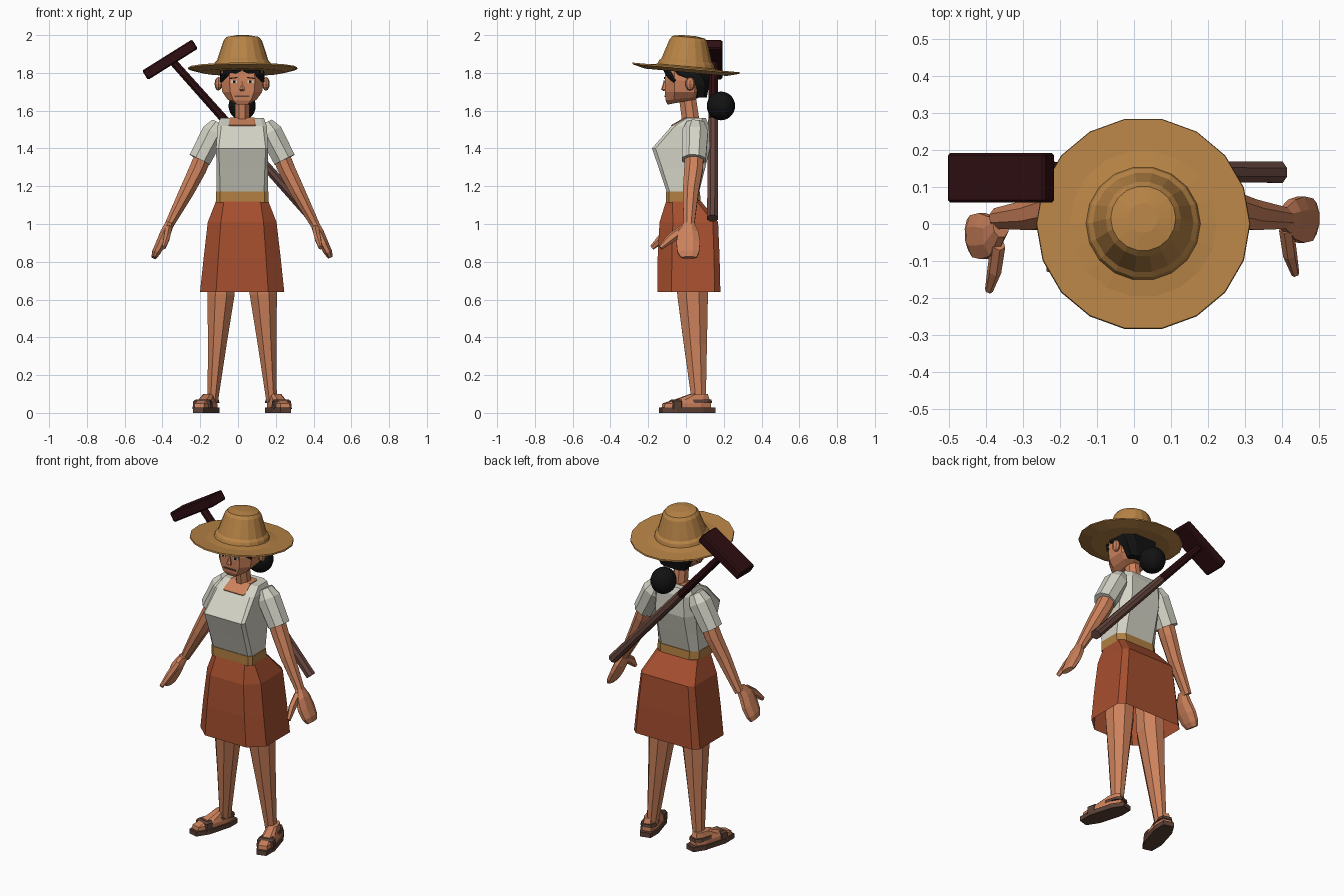
import bpy, bmesh, math
from mathutils import Vector, Matrix

if "Cube" in bpy.data.objects:
    bpy.data.objects.remove(bpy.data.objects["Cube"])

CX = 0.022  # the body's centre line sits slightly right of x = 0


def srgb(r, g, b):
    return [((c / 255 + 0.055) / 1.055) ** 2.4 if c > 10 else c / 255 / 12.92 for c in (r, g, b)] + [1]


def material(name, rgb):
    m = bpy.data.materials.new(name)
    m.diffuse_color = srgb(*rgb)
    m.use_nodes = True
    m.node_tree.nodes["Principled BSDF"].inputs["Base Color"].default_value = m.diffuse_color
    return m


SKIN = material("skin", (205, 130, 92))
SHIRT = material("off_white_cloth", (212, 211, 198))
SKIRT = material("rust_cloth", (166, 79, 47))
STRAW = material("straw", (184, 132, 70))
BELT = material("tan_belt", (178, 128, 66))
HAIR = material("black_hair", (18, 18, 19))
LEATHER = material("brown_leather", (92, 65, 54))
MAROON = material("dark_maroon", (46, 14, 17))
WOOD = material("worn_wood", (102, 70, 62))


def finish(name, bm, mat):
    bmesh.ops.recalc_face_normals(bm, faces=bm.faces)
    me = bpy.data.meshes.new(name)
    bm.to_mesh(me)
    bm.free()
    me.materials.append(mat)
    ob = bpy.data.objects.new(name, me)
    bpy.context.collection.objects.link(ob)
    return ob


def loft(name, mat, rings, caps=(True, True)):
    """Skin a stack of equal-length point rings."""
    bm = bmesh.new()
    rows = [[bm.verts.new(p) for p in r] for r in rings]
    n = len(rows[0])
    for a, b in zip(rows, rows[1:]):
        for i in range(n):
            j = (i + 1) % n
            bm.faces.new((a[i], a[j], b[j], b[i]))
    if caps[0]:
        bm.faces.new(rows[0][::-1])
    if caps[1]:
        bm.faces.new(rows[-1])
    return finish(name, bm, mat)


def ring(z, hw, yf, yb, cf=0.3, cb=0.3, cx=CX, zb=None):
    """Chamfered rectangle: half width, front y, back y, front/back chamfer; zb raises the back."""
    zb = z if zb is None else zb
    d = yb - yf
    half = [(1 - cf, 0), (1, cf * 0.6), (1, 1 - cb * 0.6), (1 - cb, 1)]
    pts = half + [(-x, t) for x, t in reversed(half)]
    return [Vector((cx + x * hw, yf + t * d, z + (zb - z) * t)) for x, t in pts]


def tube(name, mat, path, sides=8):
    """Tapered limb; path entries are x, y, z, radius in the xz plane, radius towards y."""
    axis = (Vector(path[-1][:3]) - Vector(path[0][:3])).normalized()
    u = axis.cross(Vector((0, 1, 0))).normalized()
    v = u.cross(axis)
    rings = []
    for x, y, z, ru, rv in path:
        ang = [2 * math.pi * (i + 0.5) / sides for i in range(sides)]
        rings.append([Vector((x, y, z)) + u * ru * math.cos(a) + v * rv * math.sin(a) for a in ang])
    return loft(name, mat, rings)


def box(name, mat, loc, size, rot_y=0):
    bm = bmesh.new()
    bmesh.ops.create_cube(bm, size=1, matrix=Matrix.LocRotScale(
        Vector(loc), Matrix.Rotation(rot_y, 3, 'Y').to_quaternion(), Vector(size)))
    return finish(name, bm, mat)


def ball(name, mat, loc, radii, u=12, v=8):
    bm = bmesh.new()
    bmesh.ops.create_uvsphere(bm, u_segments=u, v_segments=v, radius=1,
                              matrix=Matrix.LocRotScale(Vector(loc), None, Vector(radii)))
    return finish(name, bm, mat)


# Straw hat: 18-sided lathe, front tipped up
profile = [(.10, -.015), (.22, -.018), (.29, 0), (.288, .008), (.2, .007), (.155, .014), (.149, .032),
           (.136, .045), (.132, .058), (.102, .15), (.088, .168), (.04, .177)]
hat = loft("straw_hat", STRAW, [[Vector((r * math.cos(i * math.pi / 9), r * math.sin(i * math.pi / 9), z))
                                 for i in range(18)] for r, z in profile])
hat.location = (0.025, 0, 1.821)
hat.rotation_euler = (-0.09, 0, 0)

# Head, neck and hair
loft("head", SKIN, [ring(1.632, .045, -.098, .05, .4, .4, zb=1.66), ring(1.655, .078, -.108, .08, .4, .4, zb=1.675),
                    ring(1.70, .106, -.111, .095, .4, .4), ring(1.76, .113, -.112, .1, .4, .4),
                    ring(1.835, .105, -.108, .1, .4, .4)])
tube("neck", SKIN, [(CX, .03, 1.51, .042, .05), (CX, .005, 1.69, .04, .048)])
loft("hair", HAIR, [ring(1.67, .08, .05, .11, .3, .4), ring(1.73, .112, .045, .122, .3, .4),
                    ring(1.765, .118, .0, .125, .3, .4), ring(1.79, .118, -.085, .125, .4, .4),
                    ring(1.835, .115, -.122, .12, .4, .4)])
ball("hair_bun", HAIR, (CX, .185, 1.625), (.072, .075, .076), 20, 14)
tube("nose", SKIN, [(CX, -.112, 1.755, .006, .006), (CX, -.118, 1.712, .016, .014), (CX, -.112, 1.705, .012, .008)], 6)
box("mouth", LEATHER, (CX, -.110, 1.677), (.08, .008, .009))

# Shirt body, neckline, belt and skirt
loft("shirt_body", SHIRT, [ring(1.165, .136, -.10, .068, .15, .3), ring(1.29, .136, -.142, .10, .12, .3),
                           ring(1.40, .138, -.18, .127, .1, .3), ring(1.52, .13, -.075, .122, .15, .3),
                           ring(1.56, .115, -.005, .105, .15, .3)])
loft("neckline_skin", SKIN, [ring(1.50, .072, -.07, .06, .1, .2), ring(1.523, .072, -.079, .065, .1, .2),
                             ring(1.564, .065, -.008, .07, .1, .2)])
loft("belt", BELT, [ring(1.115, .139, -.106, .078, .15, .3), ring(1.172, .139, -.106, .074, .15, .3)])
loft("skirt", SKIRT, [ring(.64, .223, -.152, .182, .38, .15), ring(.82, .204, -.15, .178, .38, .15),
                      ring(1.01, .182, -.14, .17, .38, .15), ring(1.125, .137, -.104, .076, .3, .2)], (False, True))

# Paired parts
for s, side in ((-1, "left"), (1, "right")):
    def X(d):
        return CX + s * d

    # Face details
    ball(side + "_ear", SKIN, (X(.126), .022, 1.742), (.02, .026, .036), 8, 6)
    box(side + "_eye", SHIRT, (X(.044), -.113, 1.753), (.032, .006, .014))
    box(side + "_pupil", HAIR, (X(.042), -.1145, 1.753), (.014, .007, .014))
    box(side + "_eyebrow", HAIR, (X(.046), -.1135, 1.773), (.042, .007, .006), s * .12)
    tube(side + "_hair_strand", HAIR, [(X(.02), -.112, 1.83, .03, .012), (X(.08), -.095, 1.80, .028, .014),
                                       (X(.113), -.06, 1.755, .008, .012)], 6)

    # Sleeves and arms
    tube(side + "_sleeve", SHIRT, [(X(.125), .05, 1.535, .04, .05), (X(.15), .048, 1.485, .068, .074),
                                   (X(.225), .042, 1.34, .064, .068)])
    tube(side + "_arm", SKIN, [(X(.19), .045, 1.40, .05, .055), (X(.235), .04, 1.29, .049, .053),
                               (X(.295), .025, 1.17, .042, .045), (X(.392), .015, .985, .025, .03)])

    # Flat hand with thumb
    oy = -.045 if s < 0 else .0
    tube(side + "_hand", SKIN, [(X(.382), .015 + oy / 2, 1.005, .024, .03), (X(.405), .012 + oy, .955, .03, .058),
                                (X(.43), .012 + oy, .90, .028, .068), (X(.455), .012 + oy, .85, .024, .062),
                                (X(.468), .015 + oy, .822, .014, .045)])
    tube(side + "_thumb", SKIN, [(X(.39), -.01 + oy, .975, .02, .026), (X(.40), -.08 + oy, .925, .019, .026),
                                 (X(.415), -.135 + oy, .875, .011, .013)], 6)

    # Bare legs
    tube(side + "_leg", SKIN, [(X(.10), .03, .95, .08, .09), (X(.112), .035, .63, .078, .088),
                               (X(.132), .05, .36, .053, .066), (X(.156), .068, .06, .03, .04)])

    # Sandals, toes turned outwards
    parts = [
        loft(side + "_sandal_sole", LEATHER, [ring(0, .052, -.147, .147, .45, .4, 0), ring(.028, .052, -.147, .147, .45, .4, 0)]),
        loft(side + "_foot", SKIN, [ring(.028, .044, -.132, .125, .4, .4, 0), ring(.05, .043, -.128, .125, .4, .4, 0),
                                    ring(.068, .036, -.07, .12, .4, .4, 0), ring(.10, .028, .02, .11, .4, .4, 0)]),
        loft(side + "_toe_strap", LEATHER, [ring(.02, .05, -.09, -.04, .1, .1, 0), ring(.062, .046, -.088, -.04, .1, .1, 0),
                                            ring(.072, .034, -.075, -.04, .1, .1, 0)]),
        loft(side + "_heel_strap", LEATHER, [ring(.052, .045, .01, .131, .3, .4, 0), ring(.07, .041, .01, .128, .3, .4, 0)]),
    ]
    for p in parts:
        p.location = (X(.191), .005, 0)
        p.rotation_euler = (0, 0, s * .28)

# Long mallet slung across the back
head = box("mallet_head", MAROON, (-.36, .125, 1.87), (.312, .134, .058), -.56)
bev = head.modifiers.new("soft_edges", 'BEVEL')
bev.width, bev.segments = .007, 1
top, end = Vector((-.35, .145, 1.865)), Vector((.395, .14, 1.03))
mid = top.lerp(end, .38)
tube("mallet_upper_handle", MAROON, [(*top, .022, .026), (*mid, .024, .027)])
tube("mallet_lower_handle", WOOD, [(*mid, .025, .028), (*end, .028, .031)])
